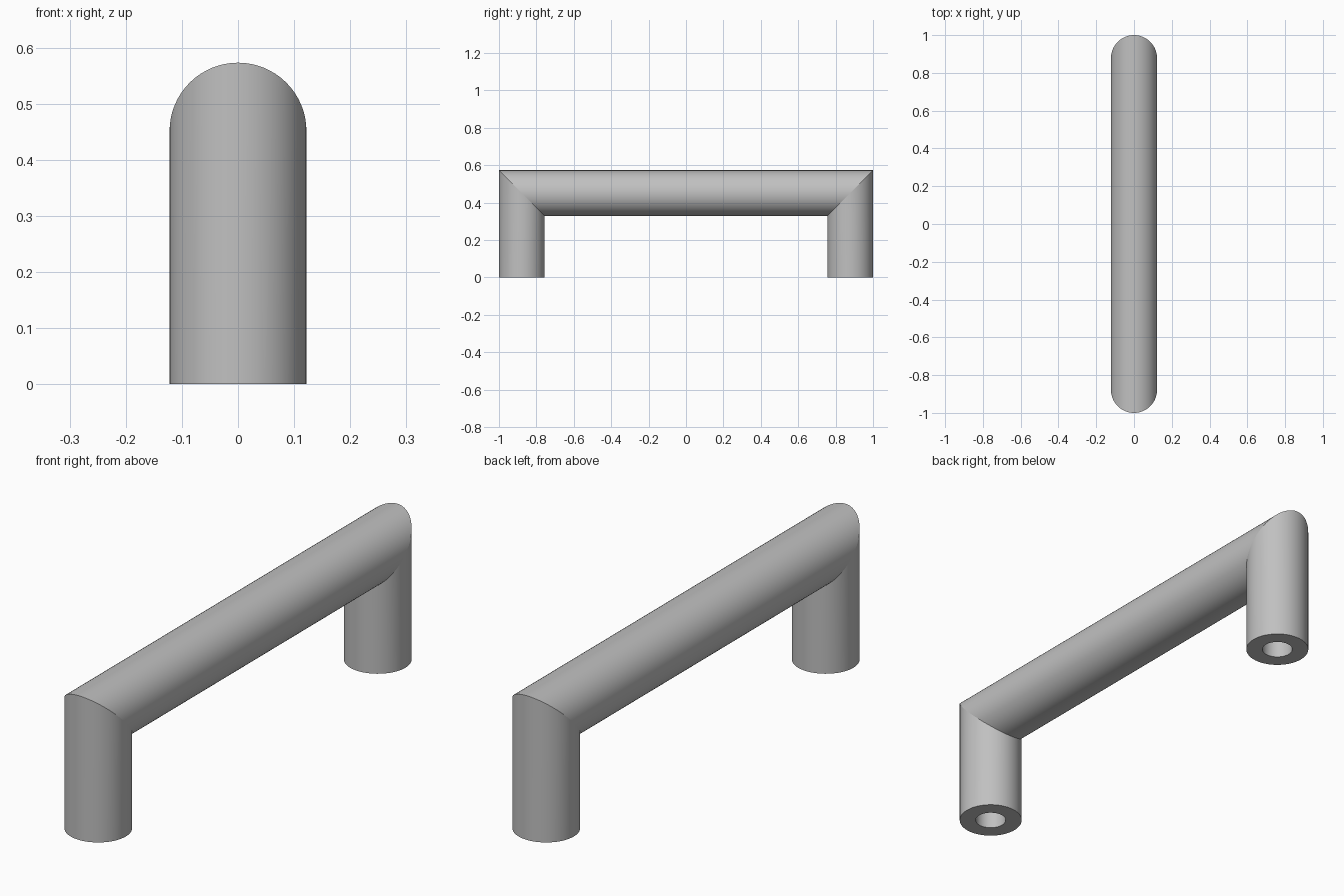
import bpy
import bmesh
from math import sin, cos, tau

if "Cube" in bpy.data.objects:
    bpy.data.objects.remove(bpy.data.objects["Cube"])

SEGMENTS = 64
RADIUS = 0.122        # bar radius
HOLE_RADIUS = 0.059   # screw hole radius
HOLE_DEPTH = 0.25
HEIGHT = 0.573
HALF_LENGTH = 1.0

metal = bpy.data.materials.new("satin_grey_metal")
metal.use_nodes = True
grey = (0.53, 0.53, 0.53, 1)
metal.diffuse_color = grey
metal.node_tree.nodes["Principled BSDF"].inputs["Base Color"].default_value = grey

bm = bmesh.new()


def ring(side, radius, z, mitre=0):
    """Circle around a leg axis; mitre=1 tilts it to the 45 degree corner plane."""
    verts = []
    for i in range(SEGMENTS):
        a = tau * i / SEGMENTS
        inward = radius * cos(a)
        y = side * (HALF_LENGTH - RADIUS - inward)
        verts.append(bm.verts.new((radius * sin(a), y, z - mitre * inward)))
    return verts


def leg_rings(side):
    """Rings from the blind end of the screw hole, around the foot, up to the corner."""
    return [
        ring(side, HOLE_RADIUS, HOLE_DEPTH),
        ring(side, HOLE_RADIUS, 0),
        ring(side, RADIUS, 0),
        ring(side, RADIUS, HEIGHT - RADIUS, mitre=1),
    ]


# Loft the front leg, crossbar and back leg as one mitred bar
rings = leg_rings(-1) + leg_rings(1)[::-1]
for low, high in zip(rings, rings[1:]):
    for i in range(SEGMENTS):
        j = (i + 1) % SEGMENTS
        bm.faces.new((low[i], low[j], high[j], high[i]))

# Blind ends of the screw holes
bm.faces.new(rings[0])
bm.faces.new(rings[-1])
bmesh.ops.recalc_face_normals(bm, faces=bm.faces)

# Smooth round walls, crisp rims and mitre seams
for face in bm.faces:
    face.smooth = True
for loop in rings:
    for i in range(SEGMENTS):
        bm.edges.get((loop[i - 1], loop[i])).smooth = False

mesh = bpy.data.meshes.new("pull_handle")
bm.to_mesh(mesh)
bm.free()
mesh.materials.append(metal)
handle = bpy.data.objects.new("pull_handle", mesh)
bpy.context.collection.objects.link(handle)
